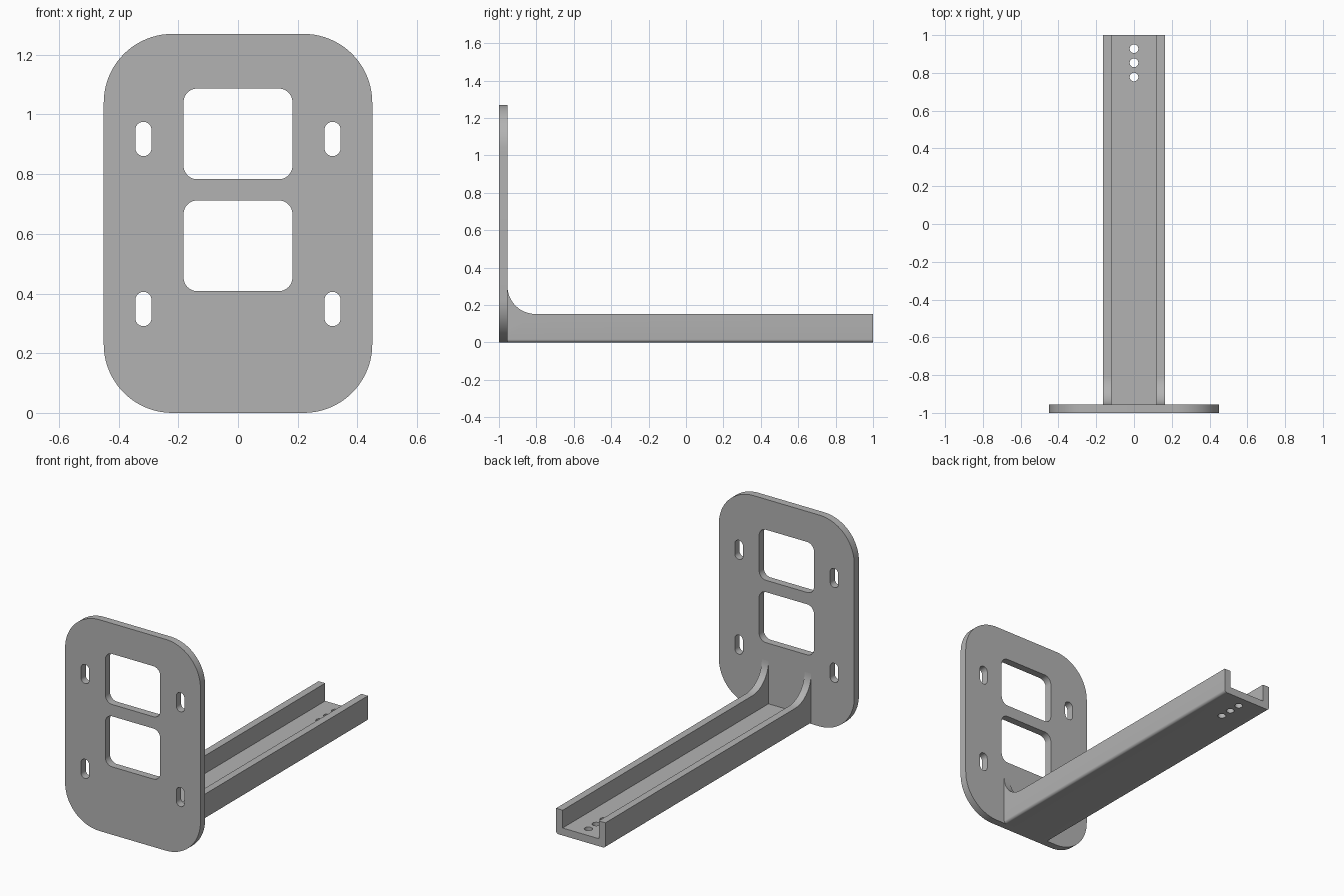
import bpy, bmesh
from math import sin, cos, pi, radians

cube = bpy.data.objects.get("Cube")
if cube:
    bpy.data.objects.remove(cube, do_unlink=True)

grey = bpy.data.materials.new("plain grey")
grey.use_nodes = True
colour = (0.45, 0.45, 0.45, 1)
grey.diffuse_color = colour
grey.node_tree.nodes["Principled BSDF"].inputs["Base Color"].default_value = colour


def arc(cx, cy, r, start, end, steps=12):
    """Points on a circular arc, angles in degrees."""
    angles = [radians(start + (end - start) * i / steps) for i in range(steps + 1)]
    return [(cx + r * cos(a), cy + r * sin(a)) for a in angles]


def rounded_rect(cx, cy, w, h, r, steps=12):
    """Rectangle outline with four rounded corners."""
    pts = []
    for i, (sx, sy) in enumerate([(1, 1), (-1, 1), (-1, -1), (1, -1)]):
        pts += arc(cx + sx * (w / 2 - r), cy + sy * (h / 2 - r), r,
                   i * 90, i * 90 + 90, steps)
    # drop the doubled points where two arcs meet
    return [p for i, p in enumerate(pts)
            if abs(p[0] - pts[i - 1][0]) + abs(p[1] - pts[i - 1][1]) > 1e-5]


def prism(name, outline, axis, low, high):
    """Extrude a 2D outline along x, y or z."""
    place = {"x": lambda p, d: (d, p[0], p[1]),
             "y": lambda p, d: (p[0], d, p[1]),
             "z": lambda p, d: (p[0], p[1], d)}[axis]
    bm = bmesh.new()
    a = [bm.verts.new(place(p, low)) for p in outline]
    b = [bm.verts.new(place(p, high)) for p in outline]
    bm.faces.new(a)
    bm.faces.new(b[::-1])
    for i in range(len(a)):
        bm.faces.new((a[i - 1], a[i], b[i], b[i - 1]))
    bmesh.ops.recalc_face_normals(bm, faces=bm.faces)
    mesh = bpy.data.meshes.new(name)
    bm.to_mesh(mesh)
    bm.free()
    mesh.materials.append(grey)
    ob = bpy.data.objects.new(name, mesh)
    bpy.context.collection.objects.link(ob)
    return ob


def select(ob):
    bpy.ops.object.select_all(action="DESELECT")
    ob.select_set(True)
    bpy.context.view_layer.objects.active = ob


def cut(target, cutters, operation="DIFFERENCE"):
    """Apply each cutter to the target, then discard it."""
    for cutter in cutters:
        cutter.hide_render = True
        mod = target.modifiers.new("cut", "BOOLEAN")
        mod.operation = operation
        mod.solver = "EXACT"
        mod.object = cutter
        select(target)
        bpy.ops.object.modifier_apply(modifier=mod.name)
        bpy.data.objects.remove(cutter, do_unlink=True)


FRONT, JOINT, BACK = -1.0, -0.955, 1.0
HEIGHT, HALF_ARM, HALF_INNER = 1.27, 0.164, 0.12
WALL, FLOOR, FILLET, EDGE = 0.152, 0.045, 0.15, 0.016

# Mounting plate with two windows and four bolt slots
plate = prism("mounting_plate",
              rounded_rect(0, HEIGHT / 2, 0.9, HEIGHT, 0.23, 20), "y", FRONT, JOINT)
openings = [rounded_rect(0, z, 0.365, 0.304, 0.046) for z in (0.935, 0.56)]
openings += [rounded_rect(x, z, 0.054, 0.115, 0.0269)
             for x in (-0.317, 0.317) for z in (0.918, 0.348)]
cut(plate, [prism("opening_cutter", o, "y", FRONT - 0.1, JOINT + 0.1)
            for o in openings])

# Arm: side profile with the curved gusset that rises to the plate
side = [(JOINT, 0), (BACK, 0), (BACK, WALL)]
side += arc(JOINT + FILLET, WALL + FILLET, FILLET, 270, 180, 16)
arm = prism("channel_arm", side, "x", -HALF_ARM, HALF_ARM)

# Soften the two long lower edges of the arm
section = [(HALF_ARM, 1), (-HALF_ARM, 1)]
section += arc(-HALF_ARM + EDGE, EDGE, EDGE, 180, 270, 6)
section += arc(HALF_ARM - EDGE, EDGE, EDGE, 270, 360, 6)
cut(arm, [prism("section_cutter", section, "y", FRONT - 0.1, BACK + 0.1)],
    "INTERSECT")

# Hollow the channel and drill the cable holes near its end
channel = [(-HALF_INNER, FLOOR), (HALF_INNER, FLOOR), (HALF_INNER, 1), (-HALF_INNER, 1)]
cutters = [prism("channel_cutter", channel, "y", FRONT - 0.1, BACK + 0.1)]
cutters += [prism("hole_cutter", arc(0, y, 0.023, 0, 345, 23), "z", -0.1, 0.1)
            for y in (0.778, 0.853, 0.928)]
cut(arm, cutters)

for ob in (plate, arm):
    select(ob)
    bpy.ops.object.shade_smooth_by_angle(angle=pi / 6)
